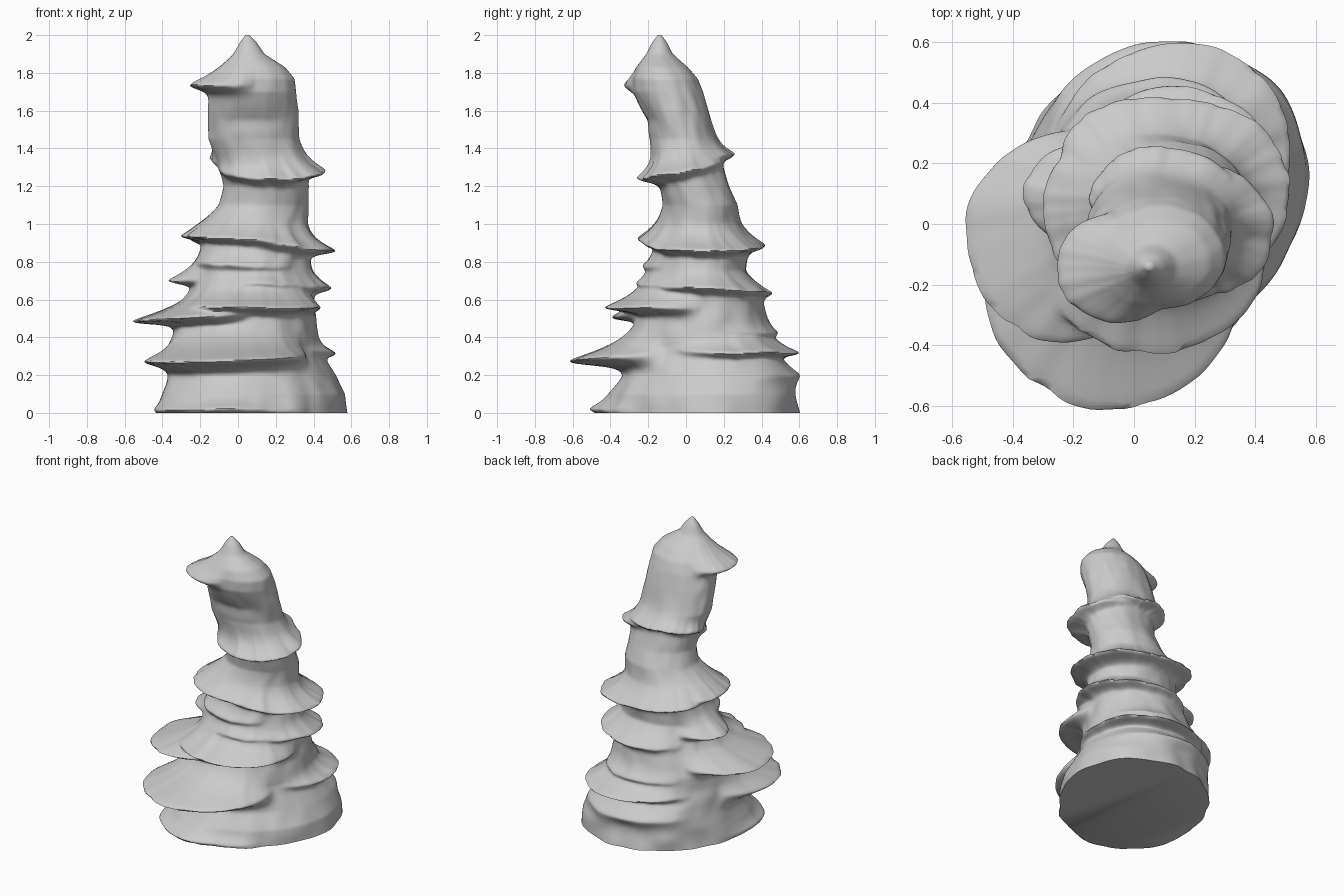
import bpy, bmesh
from math import sin, cos, pi, radians, degrees, exp
from mathutils import Vector, noise

# Core column: z, left, right, front, back extents
CORE = [
    (0.00, -.41, .58, -.42, .58), (0.10, -.39, .57, -.39, .57),
    (0.20, -.36, .52, -.33, .56), (0.35, -.34, .42, -.30, .46),
    (0.45, -.33, .41, -.27, .43), (0.60, -.24, .40, -.21, .40),
    (0.75, -.22, .38, -.19, .31), (0.85, -.20, .38, -.17, .33),
    (1.00, -.17, .36, -.14, .28), (1.10, -.10, .37, -.12, .27),
    (1.20, -.08, .37, -.14, .23), (1.30, -.10, .36, -.17, .20),
    (1.45, -.16, .32, -.19, .16), (1.60, -.16, .32, -.24, .12),
    (1.70, -.15, .31, -.28, .09), (1.77, -.13, .30, -.28, .06),
    (1.83, -.08, .25, -.26, .01), (1.90, -.02, .14, -.21, -.07),
    (1.96, .01, .10, -.18, -.10), (2.00, .04, .06, -.15, -.13),
]

# Drip shelves: z, tilt, uphill angle, centre angle, half width, reach, upper length, lower length
SHELVES = [
    (0.02, .00, 0, 240, 70, .09, .05, .03),
    (0.30, .02, 300, 250, 76, .33, .055, .055),
    (0.335, .00, 0, 58, 85, .15, .04, .03),
    (0.21, .00, 0, 90, 60, .04, .05, .05),
    (0.51, .02, 250, 205, 68, .31, .055, .04),
    (0.565, .02, 250, 277, 82, .22, .06, .04),
    (0.43, .00, 0, 75, 60, .05, .04, .03),
    (0.655, .02, 320, 35, 110, .11, .05, .03),
    (0.71, .00, 0, 172, 42, .14, .05, .03),
    (0.67, .02, 270, 290, 70, .06, .04, .03),
    (0.78, .02, 200, 250, 70, .05, .04, .03),
    (0.905, .03, 190, 10, 120, .15, .05, .03),
    (0.92, .03, 190, 215, 110, .14, .06, .03),
    (0.905, .03, 190, 122, 70, .13, .06, .035),
    (1.30, .05, 95, 315, 135, .12, .05, .03),
    (1.33, .05, 95, 105, 95, .085, .035, .03),
    (1.725, .03, 200, 200, 72, .14, .055, .04),
    (1.55, .00, 0, 270, 60, -.02, .06, .06),
]


def core_at(z):
    for a, b in zip(CORE, CORE[1:]):
        if z <= b[0]:
            t = (z - a[0]) / (b[0] - a[0])
            return [p + (q - p) * t for p, q in zip(a[1:], b[1:])]
    return CORE[-1][1:]


def shelf_reach(z, ang):
    total = 0
    for i, (z0, tilt, up_dir, mid, half, reach, up, down) in enumerate(SHELVES):
        d = abs((degrees(ang) - mid + 180) % 360 - 180)
        if d >= half:
            continue
        w = cos(d / half * pi / 2) ** 1.1
        n = noise.noise(Vector((cos(ang) * 2.5, sin(ang) * 2.5, i * 7.3)))
        fine = noise.noise(Vector((cos(ang) * 9, sin(ang) * 9, i * 3.1)))
        edge = z0 + tilt * cos(ang - radians(up_dir)) + .008 * n + .007 * fine
        s = z - edge
        fall = exp(-(s / up) ** 1.15) if s >= 0 else exp(-(abs(s) / down) ** 1.8)
        val = reach * w * fall * (1 + .1 * n + .08 * fine)
        total = max(total, val) + .25 * min(total, val) if val > 0 else total + val
    return total


def surface(z, ang):
    l, r, f, b = core_at(z)
    c, s = cos(ang), sin(ang)
    rx, ry = (r - l) / 2, (b - f) / 2
    lobe = sin(2 * ang)
    skew = 1 + .08 * max(0, 1 - z / 1.3) * (lobe if lobe > 0 or s < 0 else .3 * lobe)
    rough = noise.noise(Vector((c * 1.6, s * 1.6, z * 3.5))) * .03
    rough += noise.noise(Vector((c * 3.5, s * 3.5, z * 8 + 5))) * .03
    reach = shelf_reach(z, ang)
    k = skew + rough * min(1, (2 - z) * 3)
    x = (l + r) / 2 + c * (rx * k + reach)
    y = (f + b) / 2 + s * (ry * k + reach)
    droop = .12 * reach * min(1, z / .2)
    return x, y, max(0, z - droop)


# Stalagmite body: stacked rings, capped at both ends
N, LEVELS = 160, 260
bm = bmesh.new()
rings = []
for j in range(LEVELS + 1):
    z = 2 * j / LEVELS
    rings.append([bm.verts.new(surface(z, 2 * pi * i / N)) for i in range(N)])
for a, b in zip(rings, rings[1:]):
    for i in range(N):
        k = (i + 1) % N
        bm.faces.new((a[i], a[k], b[k], b[i]))
bm.faces.new(rings[-1])
bm.faces.new(list(reversed(rings[0])))
for _ in range(3):
    bmesh.ops.smooth_vert(bm, verts=[v for r in rings[1:-2] for v in r], factor=.5,
                          use_axis_x=True, use_axis_y=True, use_axis_z=True)
mesh = bpy.data.meshes.new("stalagmite")
bm.to_mesh(mesh)
bm.free()
rock = bpy.data.objects.new("stalagmite", mesh)
bpy.context.collection.objects.link(rock)
bpy.context.view_layer.objects.active = rock
rock.select_set(True)
bpy.ops.object.shade_smooth_by_angle(angle=radians(60))
